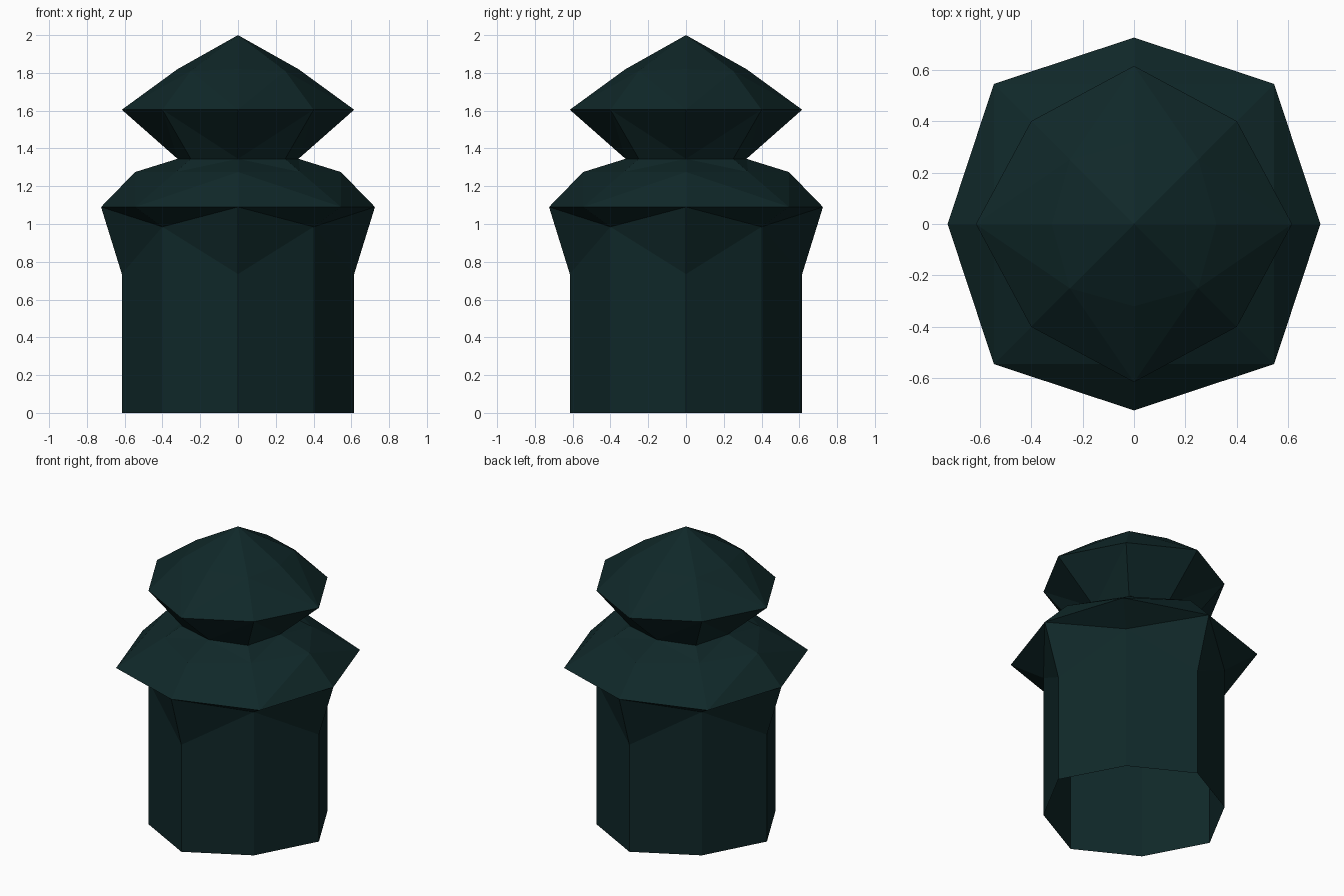
import bpy, bmesh, math

cube = bpy.data.objects.get("Cube")
if cube:
    bpy.data.objects.remove(cube, do_unlink=True)

COLOR = (0.005, 0.021, 0.022, 1.0)
mat = bpy.data.materials.new("dark_teal")
mat.use_nodes = True
mat.diffuse_color = COLOR
bsdf = mat.node_tree.nodes["Principled BSDF"]
bsdf.inputs["Base Color"].default_value = COLOR
bsdf.inputs["Roughness"].default_value = 0.9


def octagon_shell(name, rings):
    """Skin eight-sided rings, listed as (side reach, side z, corner x=y, corner z)."""
    bm = bmesh.new()
    loops = []
    for side, side_z, corner, corner_z in rings:
        loop = []
        for i in range(8):
            angle = i * math.pi / 4
            radius, z = (corner * math.sqrt(2), corner_z) if i % 2 else (side, side_z)
            loop.append(bm.verts.new((radius * math.cos(angle), radius * math.sin(angle), z)))
        loops.append(loop)
    for low, high in zip(loops, loops[1:]):
        for i in range(8):
            j = (i + 1) % 8
            bm.faces.new((low[i], low[j], high[j], high[i]))
    # Shared points collapse quads to triangles
    bmesh.ops.remove_doubles(bm, verts=bm.verts, dist=0.0005)
    bmesh.ops.triangulate(bm, faces=bm.faces)
    mesh = bpy.data.meshes.new(name)
    bm.to_mesh(mesh)
    bm.free()
    mesh.materials.append(mat)
    obj = bpy.data.objects.new(name, mesh)
    bpy.context.collection.objects.link(obj)
    return obj


# Open-bottomed wall whose side ridges flare out to the roof rim
octagon_shell("body_wall", [
    (0.615, 0, 0.4, 0),
    (0.615, 0.735, 0.4, 0.985),
    (0.725, 1.09, 0.4, 0.985),
])

# Roof: corner eaves underneath, then the dome up to the neck
octagon_shell("lower_roof", [
    (0.725, 1.09, 0.4, 0.985),
    (0.725, 1.09, 0.545, 1.09),
    (0.545, 1.275, 0.33, 1.275),
    (0.32, 1.345, 0.25, 1.345),
])

# Faceted cap widening from the neck and closing to a point
octagon_shell("top_cap", [
    (0.32, 1.345, 0.25, 1.345),
    (0.615, 1.605, 0.4, 1.605),
    (0.32, 1.82, 0.25, 1.81),
    (0, 2, 0, 2),
])
